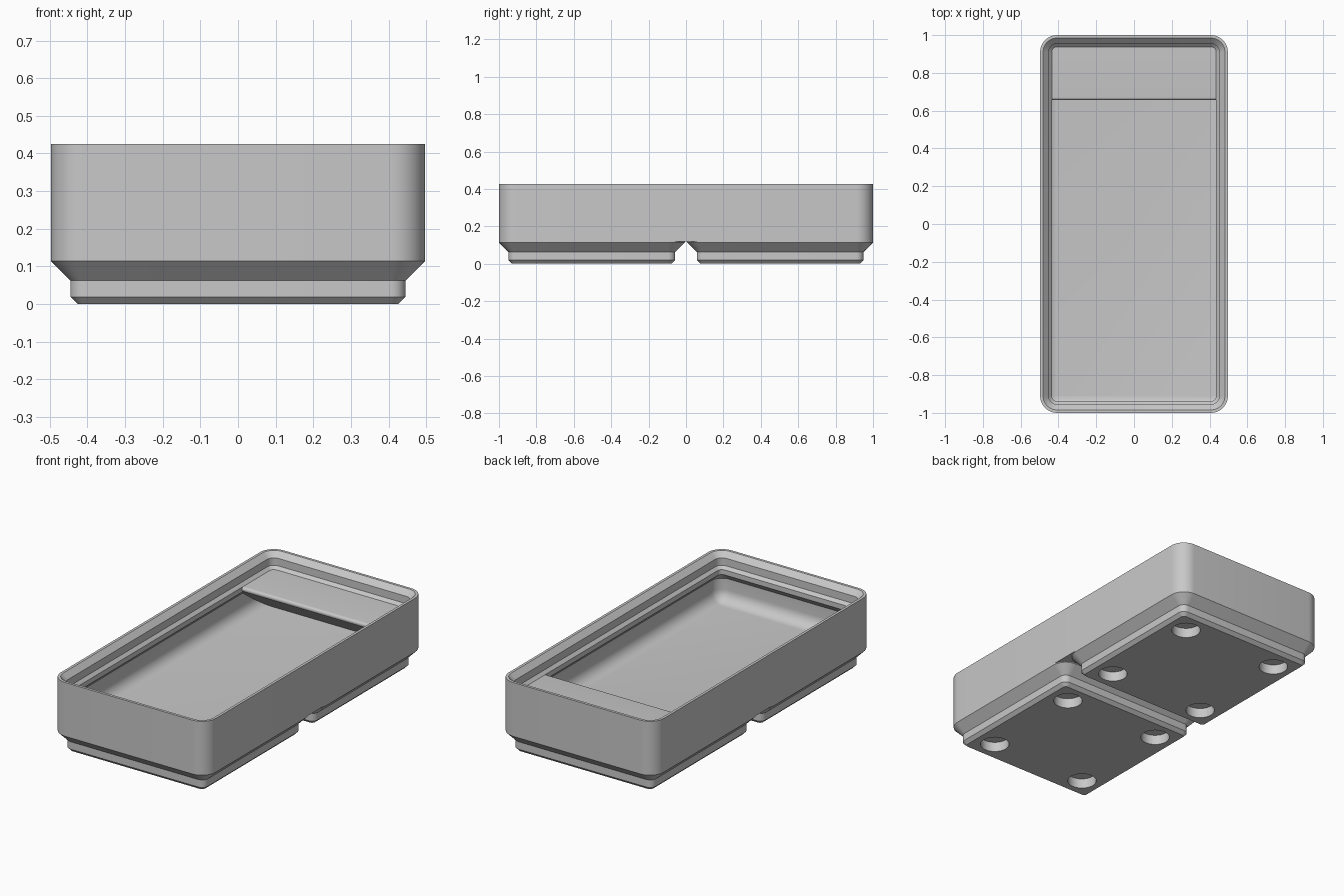
import bpy, bmesh
from math import sin, cos, pi, radians

if "Cube" in bpy.data.objects:
    bpy.data.objects.remove(bpy.data.objects["Cube"])

MM = 2 / 83.5          # one millimetre in model units
HX, HY = 20.75, 41.75  # half sizes of the tray in millimetres
CORNER = 3.75

grey = bpy.data.materials.new("plain_grey")
grey.use_nodes = True
COLOUR = (0.58, 0.58, 0.58, 1)
grey.diffuse_color = COLOUR
grey.node_tree.nodes["Principled BSDF"].inputs["Base Color"].default_value = COLOUR


def finish(bm, name):
    bmesh.ops.recalc_face_normals(bm, faces=bm.faces)
    bmesh.ops.scale(bm, vec=(MM, MM, MM), verts=bm.verts)
    mesh = bpy.data.meshes.new(name)
    bm.to_mesh(mesh)
    bm.free()
    mesh.materials.append(grey)
    obj = bpy.data.objects.new(name, mesh)
    bpy.context.collection.objects.link(obj)
    return obj


def smooth(obj):
    bpy.ops.object.select_all(action='DESELECT')
    obj.select_set(True)
    bpy.context.view_layer.objects.active = obj
    bpy.ops.object.shade_smooth_by_angle(angle=pi / 7)


def rounded_loft(name, hx, hy, profile, cy=0, steps=10):
    """Loft rounded rectangles; profile holds (inset, height) pairs."""
    bm = bmesh.new()
    rings = []
    for inset, z in profile:
        r = max(CORNER - inset, 0.03)
        ring = []
        for k, (sx, sy) in enumerate([(1, 1), (-1, 1), (-1, -1), (1, -1)]):
            for i in range(steps + 1):
                a = (k + i / steps) * pi / 2
                ring.append(bm.verts.new((sx * (hx - inset - r) + r * cos(a),
                                          cy + sy * (hy - inset - r) + r * sin(a), z)))
        rings.append(ring)
    for low, high in zip(rings, rings[1:]):
        for i in range(len(low)):
            j = (i + 1) % len(low)
            bm.faces.new((low[i], low[j], high[j], high[i]))
    bm.faces.new(rings[0])
    bm.faces.new(rings[-1])
    return finish(bm, name)


# Tray: outer wall, stepped stacking lip, undercut and filleted floor
WALL, FLOOR, FILLET, RIM = 0.95, 5.7, 2.8, 14
section = [(0, 5), (0, 17.75), (0.65, 17.75), (1.9, 16.5), (1.9, 14.7), (2.6, RIM),
           (2.6, 12.8), (WALL, 11.15)]
for i in range(9):
    a = i / 8 * pi / 2
    section.append((WALL + FILLET * (1 - cos(a)), FLOOR + FILLET * (1 - sin(a))))
smooth(rounded_loft("tray_body", HX, HY, section))

# Two stepped feet, each with four round recesses
foot_section = [(2.95, 0), (2.15, 0.8), (2.15, 2.6), (0, 4.75), (0, 5)]
for name, cy in (("front_foot", -21), ("back_foot", 21)):
    foot = rounded_loft(name, HX, HX, foot_section, cy)
    bm = bmesh.new()
    for sx in (-1, 1):
        for sy in (-1, 1):
            made = bmesh.ops.create_cone(bm, cap_ends=True, segments=40,
                                         radius1=3.25, radius2=3.25, depth=4.8)
            bmesh.ops.translate(bm, verts=made["verts"], vec=(13 * sx, cy + 13 * sy, 0))
    cutter = finish(bm, name + "_recess_cutter")
    cut = foot.modifiers.new("recesses", 'BOOLEAN')
    cut.operation = 'DIFFERENCE'
    cut.solver = 'EXACT'
    cut.object = cutter
    bpy.context.view_layer.objects.active = foot
    bpy.ops.object.modifier_apply(modifier=cut.name)
    bpy.data.objects.remove(cutter)
    smooth(foot)

# Label shelf across the back: round nose and a sloping underside down to the floor
NOSE, NOSE_Y, SLOPE = 0.6, 28, radians(36)
shelf = [(40, RIM)]
for i in range(11):
    a = pi / 2 + i / 10 * (pi - SLOPE)
    shelf.append((NOSE_Y + NOSE * cos(a), RIM - NOSE + NOSE * sin(a)))
shelf += [(38, 5.4), (40, 5.4)]
bm = bmesh.new()
face = bm.faces.new([bm.verts.new((-19.9, y, z)) for y, z in shelf])
moved = bmesh.ops.extrude_face_region(bm, geom=[face])["geom"]
bmesh.ops.translate(bm, vec=(39.8, 0, 0),
                    verts=[g for g in moved if isinstance(g, bmesh.types.BMVert)])
smooth(finish(bm, "label_shelf"))
